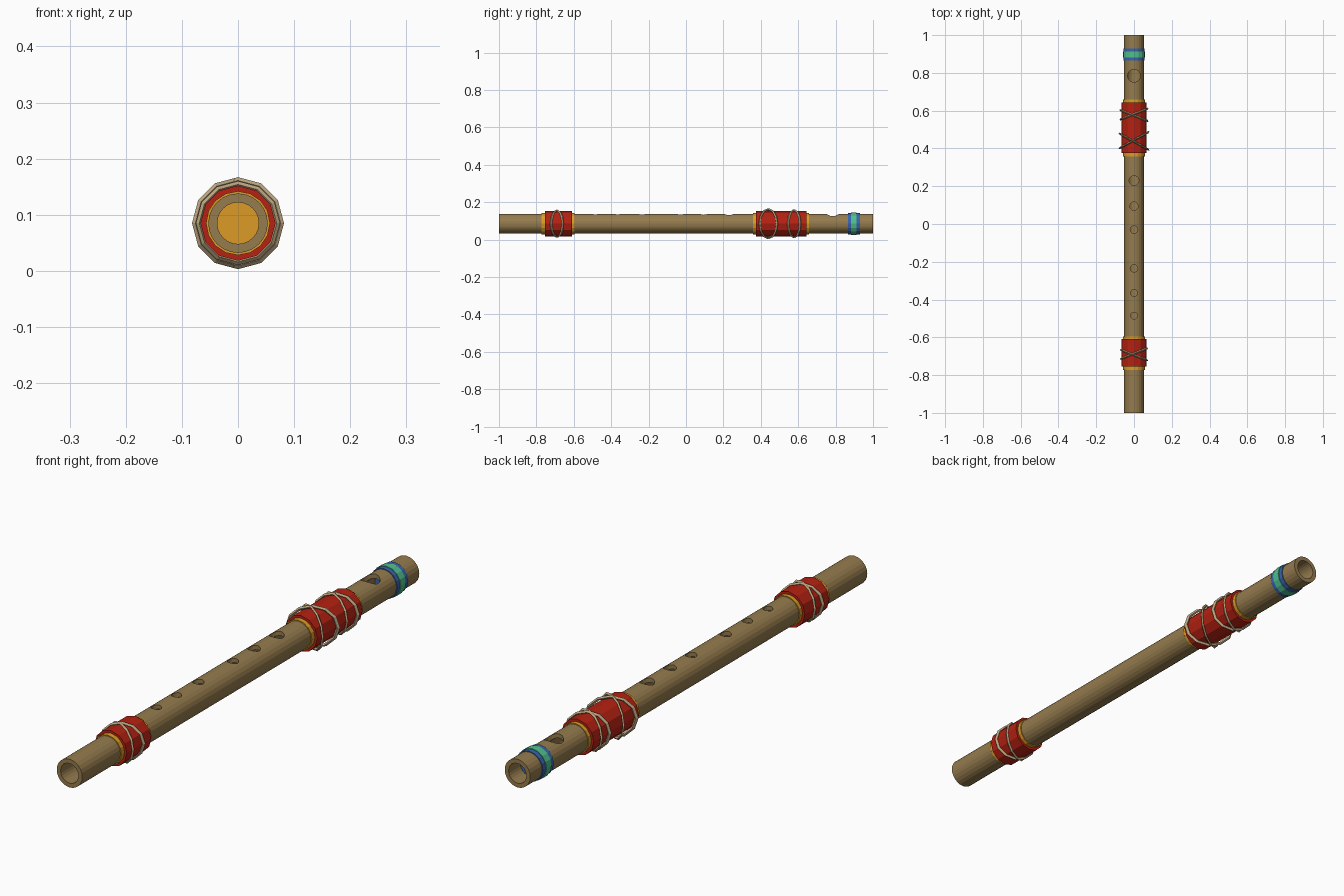
import bpy, math
from mathutils import Vector

if "Cube" in bpy.data.objects:
    bpy.data.objects.remove(bpy.data.objects["Cube"])

ZC = 0.085  # height of the flute axis


def material(name, rgb):
    m = bpy.data.materials.new(name)
    m.diffuse_color = (*rgb, 1)
    m.use_nodes = True
    m.node_tree.nodes["Principled BSDF"].inputs["Base Color"].default_value = m.diffuse_color
    return m


BAMBOO = material("bamboo", (0.30, 0.20, 0.075))
RED = material("red_cloth", (0.46, 0.015, 0.006))
ORANGE = material("orange_cloth", (0.72, 0.33, 0.02))
BLUE = material("blue_paint", (0.04, 0.13, 0.42))
TEAL = material("teal_paint", (0.08, 0.52, 0.27))
CORD = material("cord", (0.48, 0.37, 0.21))


def rod(name, y0, y1, radius, sides, mat=None):
    """Capped cylinder along the flute axis."""
    bpy.ops.mesh.primitive_cylinder_add(
        vertices=sides, radius=radius, depth=y1 - y0,
        location=(0, (y0 + y1) / 2, ZC), rotation=(math.pi / 2, 0, 0))
    ob = bpy.context.object
    ob.name = name
    if mat:
        ob.data.materials.append(mat)
    return ob


def cut(ob, cutter):
    mod = ob.modifiers.new("cut", 'BOOLEAN')
    mod.operation = 'DIFFERENCE'
    mod.solver = 'EXACT'
    mod.object = cutter
    bpy.context.view_layer.objects.active = ob
    bpy.ops.object.modifier_apply(modifier=mod.name)
    bpy.data.objects.remove(cutter)


def cord(name, y, lean, radius, thick=0.006):
    """Low-poly cord ring round the flute, slanted along y."""
    bpy.ops.mesh.primitive_torus_add(
        major_segments=12, minor_segments=4,
        major_radius=radius, minor_radius=thick, location=(0, y, ZC))
    ob = bpy.context.object
    ob.name = name
    for v in ob.data.vertices:
        x, a, b = v.co
        v.co = Vector((x, -b + lean * x / radius, a))
    ob.data.materials.append(CORD)


# Hollow bamboo tube with blow hole and finger holes
tube = rod("flute_tube", -1, 1, 0.053, 24, BAMBOO)
cut(tube, rod("bore_cutter", -1.1, 1.1, 0.037, 24))
for y, r in [(0.785, 0.034), (0.23, 0.026), (0.095, 0.022), (-0.03, 0.02),
             (-0.235, 0.02), (-0.365, 0.018), (-0.485, 0.018)]:
    bpy.ops.mesh.primitive_cylinder_add(vertices=16, radius=r, depth=0.1,
                                        location=(0, y, ZC + 0.055))
    cut(tube, bpy.context.object)

# Cloth wraps with orange trim
for side, y0, y1 in [("front", -0.755, -0.61), ("back", 0.375, 0.643)]:
    rod(side + "_wrap_trim", y0 - 0.018, y1 + 0.015, 0.057, 16, ORANGE)
    rod(side + "_wrap", y0, y1, 0.067, 12, RED)

# Painted bands near the blowing end
rod("blue_band", 0.865, 0.93, 0.0565, 16, BLUE)
rod("teal_band", 0.882, 0.912, 0.059, 16, TEAL)

# Crossed cords tied over the wraps
for label, y, lean, r in [("front", -0.69, 0.027, 0.069),
                          ("back_inner", 0.44, 0.042, 0.076),
                          ("back_outer", 0.578, 0.028, 0.071)]:
    for s in (1, -1):
        cord(f"{label}_cord_{'a' if s > 0 else 'b'}", y + 0.004 * s, lean * s, r)
